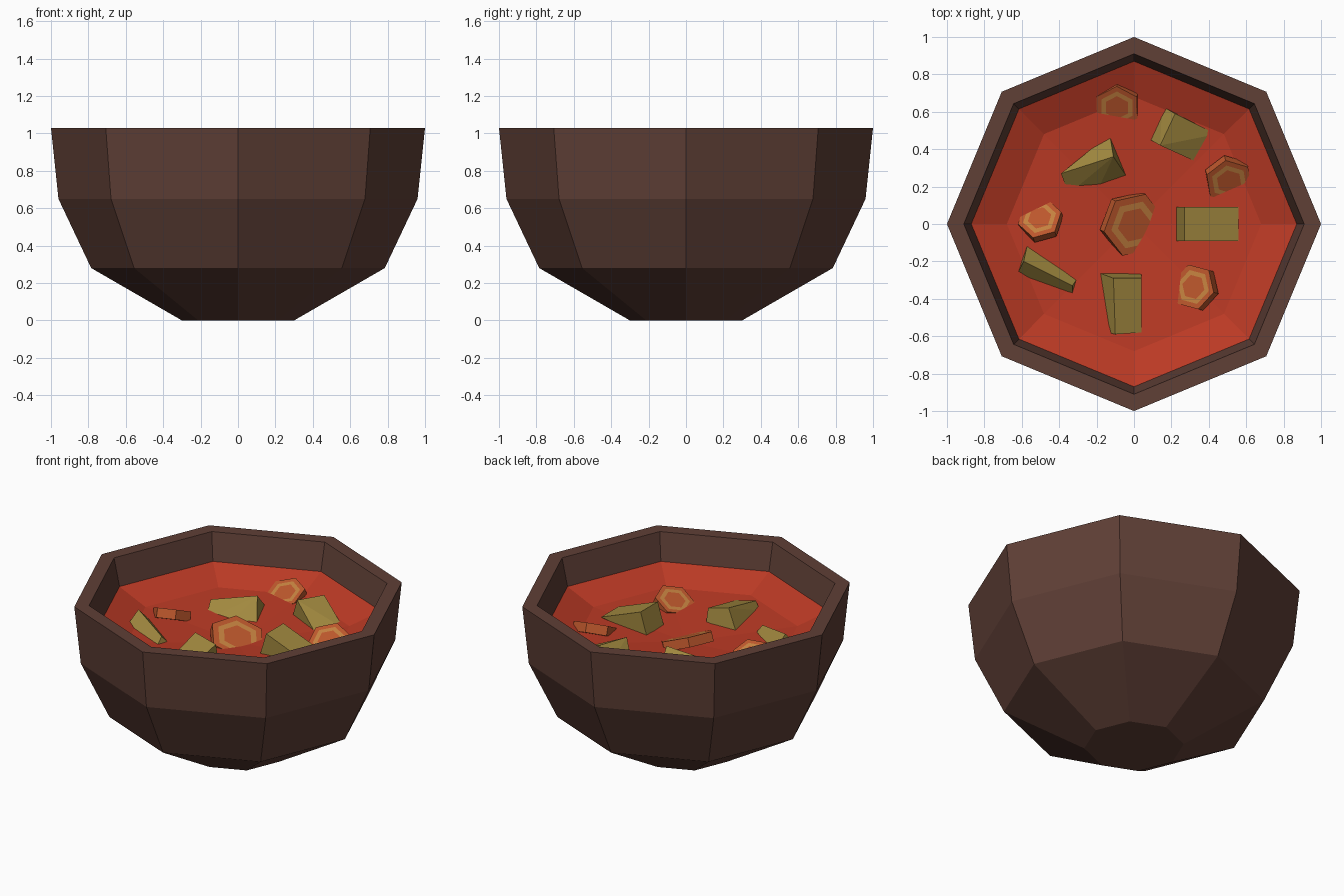
import bpy, bmesh
from math import cos, sin, pi, radians
from mathutils import Vector, Matrix

if "Cube" in bpy.data.objects:
    bpy.data.objects.remove(bpy.data.objects["Cube"])


def material(name, rgb):
    m = bpy.data.materials.new(name)
    m.diffuse_color = (*rgb, 1)
    m.use_nodes = True
    m.node_tree.nodes["Principled BSDF"].inputs["Base Color"].default_value = m.diffuse_color
    return m


WOOD = material("dark_wood", (0.115, 0.05, 0.037))
BROTH = material("red_broth", (0.5, 0.042, 0.018))
POTATO = material("potato", (0.36, 0.25, 0.05))
CARROT = material("carrot", (0.5, 0.095, 0.025))
CORE = material("carrot_ring", (0.55, 0.22, 0.05))


def finish(name, bm, *mats):
    bmesh.ops.recalc_face_normals(bm, faces=bm.faces)
    mesh = bpy.data.meshes.new(name)
    bm.to_mesh(mesh)
    bm.free()
    for m in mats:
        mesh.materials.append(m)
    ob = bpy.data.objects.new(name, mesh)
    bpy.context.collection.objects.link(ob)
    return ob


def lathe(bm, profile, sides=8):
    """Revolve (radius, z) points; returns the rings of vertices."""
    rings = [[bm.verts.new((r * cos(2 * pi * i / sides), r * sin(2 * pi * i / sides), z))
              for i in range(sides)] for r, z in profile]
    for a, b in zip(rings, rings[1:]):
        for i in range(sides):
            j = (i + 1) % sides
            bm.faces.new((a[i], a[j], b[j], b[i]))
    return rings


# Bowl: eight-sided shell with rim and inner wall
bm = bmesh.new()
rings = lathe(bm, [(0.30, 0), (0.785, 0.28), (0.96, 0.65), (1.0, 1.03), (0.91, 1.03), (0.87, 0.85)])
bm.faces.new(rings[0])
finish("bowl", bm, WOOD)

# Soup: shallow dished surface
bm = bmesh.new()
ring = lathe(bm, [(0.872, 0.85), (0.68, 0.765)])[-1]
mid = bm.verts.new((0, 0, 0.715))
for i in range(8):
    bm.faces.new((ring[i], ring[(i + 1) % 8], mid))
ob = finish("soup", bm, BROTH)
if ob.data.polygons[0].normal.z < 0:
    ob.data.flip_normals()


# Potato chunks: convex wedges, each with a sunken point below the soup
def chunk(name, points):
    bm = bmesh.new()
    pts = [Vector(p) for p in points]
    low = sum(pts, Vector()) / len(pts)
    low.z = 0.62
    verts = [bm.verts.new(p) for p in pts + [low]]
    res = bmesh.ops.convex_hull(bm, input=verts)
    bmesh.ops.delete(bm, geom=[v for v in bm.verts if not v.link_faces], context='VERTS')
    bmesh.ops.dissolve_limit(bm, angle_limit=radians(4), verts=bm.verts, edges=bm.edges)
    finish(name, bm, POTATO)


chunk("potato_back", [(.15, .63, .72), (.07, .46, .70), (.22, .59, .86), (.14, .42, .87),
                      (.44, .48, .74), (.36, .32, .72)])
chunk("potato_right", [(.22, .09, .71), (.22, -.09, .71), (.27, .09, .876), (.27, -.09, .876),
                       (.56, .09, .765), (.56, -.09, .765)])
chunk("potato_front", [(-.19, -.26, .72), (.04, -.26, .70), (-.11, -.29, .86), (.04, -.29, .82),
                       (-.10, -.59, .79), (.04, -.58, .76), (-.14, -.58, .74)])
chunk("potato_left", [(-.57, -.11, .75), (-.59, -.20, .85), (-.63, -.28, .75),
                      (-.31, -.30, .75), (-.33, -.33, .79), (-.33, -.37, .75)])
chunk("potato_centre", [(-.39, .27, .79), (-.11, .36, .855), (-.13, .48, .73), (-.35, .16, .71),
                        (-.20, .17, .70), (-.03, .24, .71)])


# Carrot slices: hexagonal discs with a paler ring, tilted into the soup
def carrot(name, loc, radius, lean, tilt, spin):
    bm = bmesh.new()
    bmesh.ops.create_cone(bm, cap_ends=True, segments=6, radius1=radius, radius2=radius, depth=0.06)
    for cap in [f for f in bm.faces if len(f.verts) == 6]:
        bmesh.ops.inset_region(bm, faces=[cap], thickness=radius * 0.24)
        ring = bmesh.ops.inset_region(bm, faces=[cap], thickness=radius * 0.22)["faces"]
        for f in ring:
            f.material_index = 1
    # lean: compass direction the face looks towards
    rot = (Matrix.Rotation(radians(lean), 4, 'Z') @ Matrix.Rotation(radians(tilt), 4, 'Y')
           @ Matrix.Rotation(radians(spin - lean), 4, 'Z'))
    bm.transform(Matrix.Translation(loc) @ rot)
    finish(name, bm, CARROT, CORE)


carrot("carrot_centre", (-.01, 0, .725), .175, -25, 24, 100)
carrot("carrot_back", (-.09, .635, .755), .125, -95, 25, 0)
carrot("carrot_right", (.505, .24, .755), .13, -75, 28, 10)
carrot("carrot_left", (-.50, .02, .755), .12, 110, 27, -15)
carrot("carrot_front", (.33, -.34, .755), .125, 165, 26, 75)
